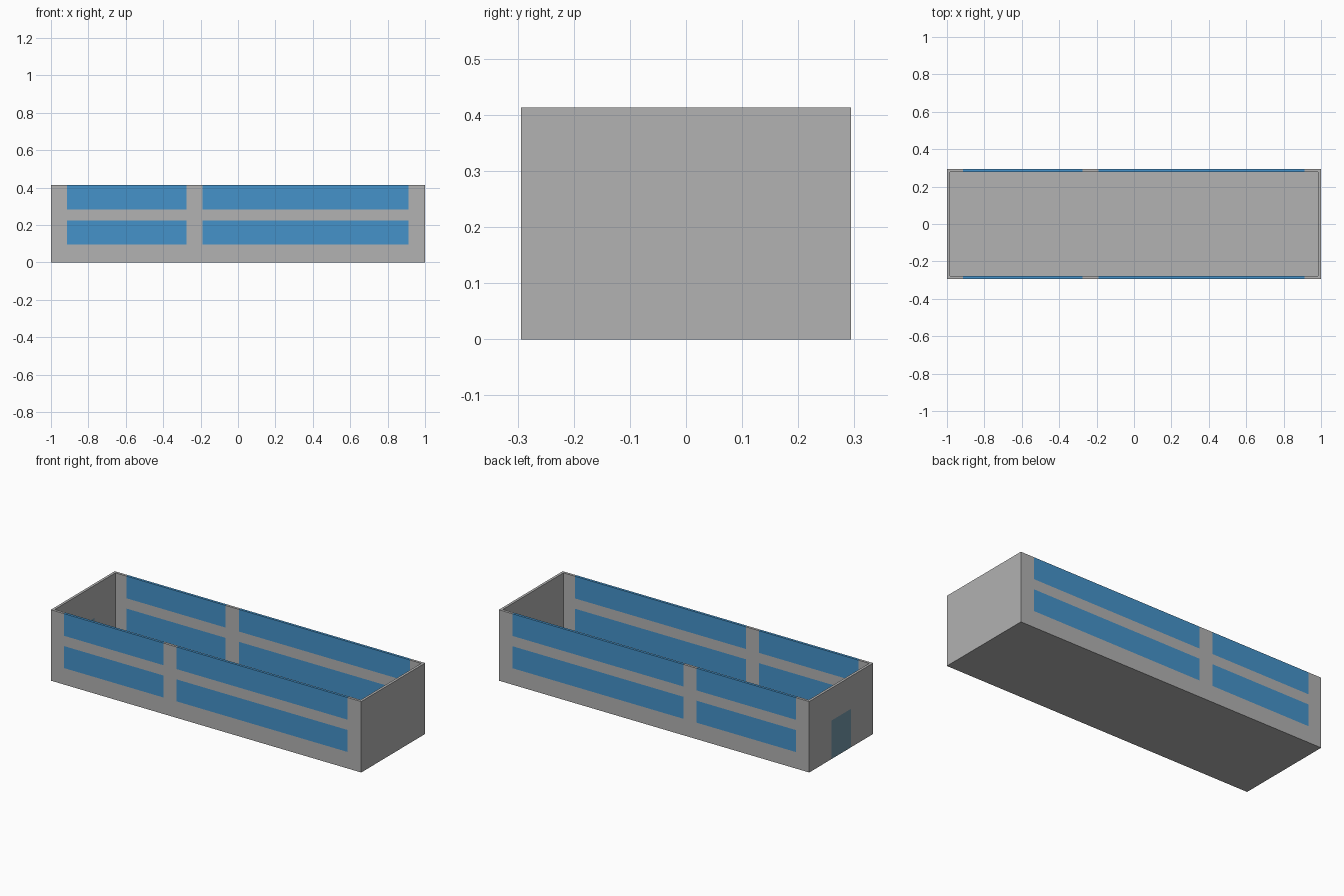
import bpy, bmesh
from mathutils import Matrix

if "Cube" in bpy.data.objects:
    bpy.data.objects.remove(bpy.data.objects["Cube"])

HALF_X, HALF_Y, HEIGHT = 1.0, 0.294, 0.413
WALL, FLOOR = 0.015, 0.01
WINDOW_X = [(-0.915, -0.275), (-0.19, 0.912)]
WINDOW_Z = [(0.096, 0.224), (0.284, HEIGHT)]
DOOR_Y, DOOR_TOP = 0.088, 0.224


def material(name, rgb):
    m = bpy.data.materials.new(name)
    m.diffuse_color = (*rgb, 1.0)
    m.use_nodes = True
    m.node_tree.nodes["Principled BSDF"].inputs["Base Color"].default_value = m.diffuse_color
    return m


def inside(v, ranges):
    return any(a - 1e-4 < v < b + 1e-4 for a, b in ranges)


# open-topped building shell: box with a recessed interior
bm = bmesh.new()
bmesh.ops.create_cube(bm, size=1.0, matrix=Matrix.Translation((0, 0, HEIGHT / 2))
                      @ Matrix.Diagonal((2 * HALF_X, 2 * HALF_Y, HEIGHT, 1)))
bm.normal_update()
top = next(f for f in bm.faces if f.normal.z > 0.9)
bmesh.ops.inset_region(bm, faces=[top], thickness=WALL, use_even_offset=True)
result = bmesh.ops.extrude_face_region(bm, geom=[top])
verts = [g for g in result["geom"] if isinstance(g, bmesh.types.BMVert)]
bmesh.ops.translate(bm, verts=verts, vec=(0, 0, FLOOR - HEIGHT))
if top.is_valid:
    bmesh.ops.delete(bm, geom=[top], context="FACES_ONLY")


# cut window and door outlines into the walls
def cut(axis, value):
    co, no = [0, 0, 0], [0, 0, 0]
    co[axis], no[axis] = value, 1
    geom = bm.verts[:] + bm.edges[:] + bm.faces[:]
    bmesh.ops.bisect_plane(bm, geom=geom, plane_co=co, plane_no=no)


for x in [v for r in WINDOW_X for v in r]:
    cut(0, x)
for y in (-DOOR_Y, DOOR_Y):
    cut(1, y)
for z in (0.096, 0.224, 0.284):
    cut(2, z)

# colour by position: bands in the long walls, door in the left end
bmesh.ops.recalc_face_normals(bm, faces=bm.faces[:])
for f in bm.faces:
    c = f.calc_center_bounds()
    if abs(c.y) > HALF_Y - WALL - 0.001 and inside(c.x, WINDOW_X) and inside(c.z, WINDOW_Z):
        f.material_index = 1
    elif (c.x < -HALF_X + WALL + 0.001 and abs(c.y) < DOOR_Y
          and 0.001 < c.z < DOOR_TOP and abs(f.normal.x) > 0.9):
        f.material_index = 2

mesh = bpy.data.meshes.new("building_shell")
bm.to_mesh(mesh)
bm.free()
mesh.materials.append(material("wall grey", (0.445, 0.445, 0.445)))
mesh.materials.append(material("window blue", (0.06, 0.29, 0.59)))
mesh.materials.append(material("door slate blue", (0.17, 0.305, 0.39)))
bpy.context.collection.objects.link(bpy.data.objects.new("building_shell", mesh))
